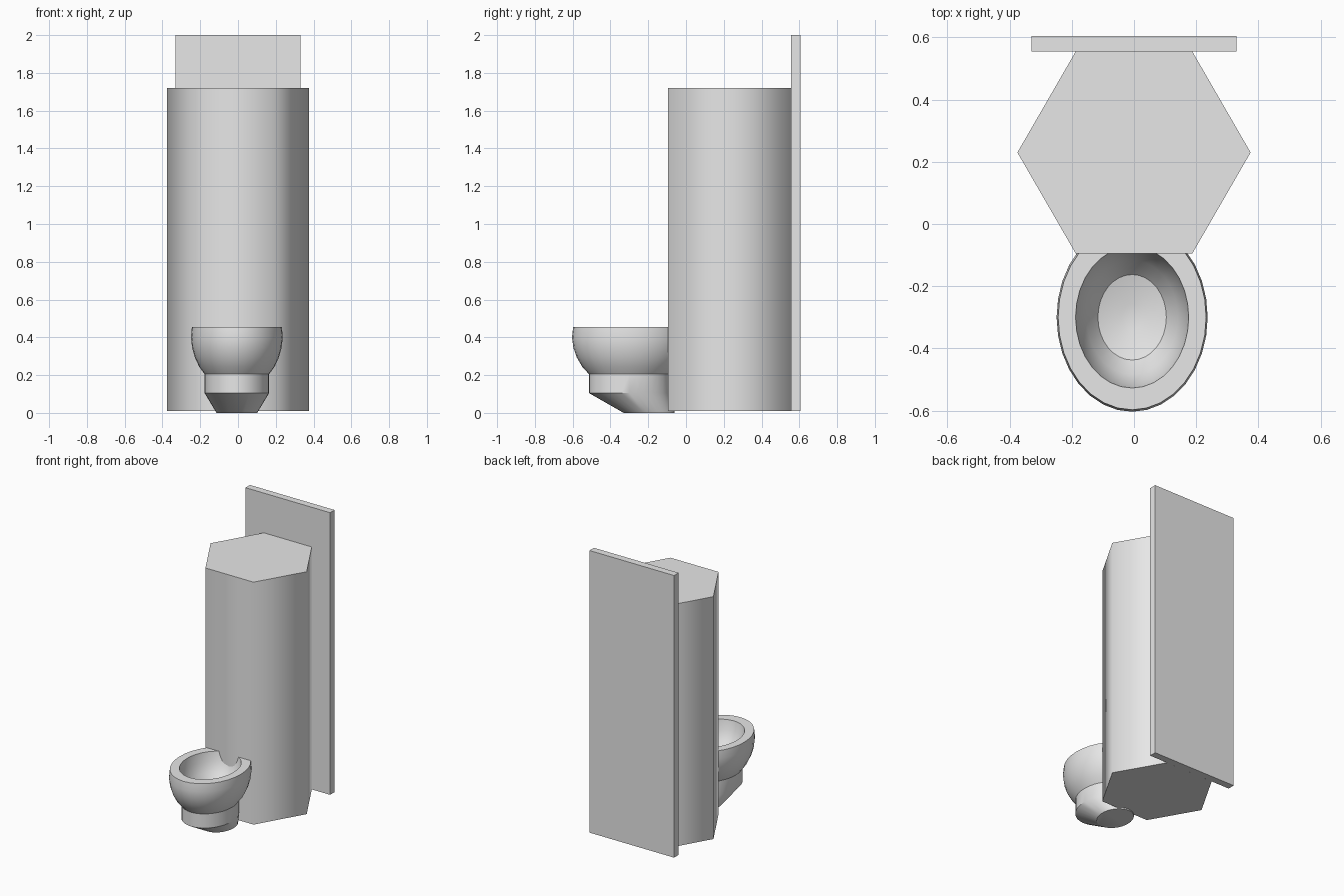
import bpy, bmesh, math

old = bpy.data.objects.get("Cube")
if old:
    bpy.data.objects.remove(old, do_unlink=True)

# One plain grey for everything
grey = bpy.data.materials.new("light grey")
grey.use_nodes = True
colour = (0.8, 0.8, 0.8, 1)
grey.diffuse_color = colour
grey.node_tree.nodes["Principled BSDF"].inputs["Base Color"].default_value = colour


def finish(name, bm, angle=None):
    bmesh.ops.recalc_face_normals(bm, faces=bm.faces)
    mesh = bpy.data.meshes.new(name)
    bm.to_mesh(mesh)
    bm.free()
    mesh.materials.append(grey)
    obj = bpy.data.objects.new(name, mesh)
    bpy.context.collection.objects.link(obj)
    if angle:
        bpy.ops.object.select_all(action="DESELECT")
        bpy.context.view_layer.objects.active = obj
        obj.select_set(True)
        bpy.ops.object.shade_smooth_by_angle(angle=math.radians(angle))
    return obj


def loft(name, rings, sides, cx, angle):
    """Bridge elliptical rings (rx, ry, z, centre y) and cap both ends."""
    bm = bmesh.new()
    loops = []
    for rx, ry, z, cy in rings:
        turns = [math.tau * i / sides for i in range(sides)]
        loops.append([bm.verts.new((cx + rx * math.cos(t), cy + ry * math.sin(t), z))
                      for t in turns])
    for a, b in zip(loops, loops[1:]):
        for i in range(sides):
            j = (i + 1) % sides
            bm.faces.new((a[i], a[j], b[j], b[i]))
    bm.faces.new(loops[0])
    bm.faces.new(loops[-1])
    return finish(name, bm, angle)


# Hexagonal column with softly shaded sides
loft("column", [(0.375, 0.375, 0.01, 0.23), (0.375, 0.375, 1.72, 0.23)], 6, 0, 65)

# Flat wall panel behind the column
bm = bmesh.new()
bmesh.ops.create_cube(bm, size=1)
bmesh.ops.scale(bm, vec=(0.66, 0.05, 1.99), verts=bm.verts)
bmesh.ops.translate(bm, vec=(0, 0.58, 1.005), verts=bm.verts)
finish("back_panel", bm)

# Bowl with slanted foot, collar, rounded outside, flat rim and hollow inside
OVAL = 1.25
BOWL_X, BOWL_Y = -0.006, -0.3
profile = [(0.171, 0.105), (0.171, 0.205), (0.2, 0.245), (0.223, 0.295), (0.237, 0.345),
           (0.243, 0.4), (0.238, 0.455),
           (0.182, 0.455), (0.172, 0.39), (0.147, 0.325), (0.11, 0.27), (0.034, 0.245)]
rings = [(0.108, 0.135, 0, -0.195)]
rings += [(r, r * OVAL, z, BOWL_Y) for r, z in profile]
loft("bowl", rings, 32, BOWL_X, 30)
